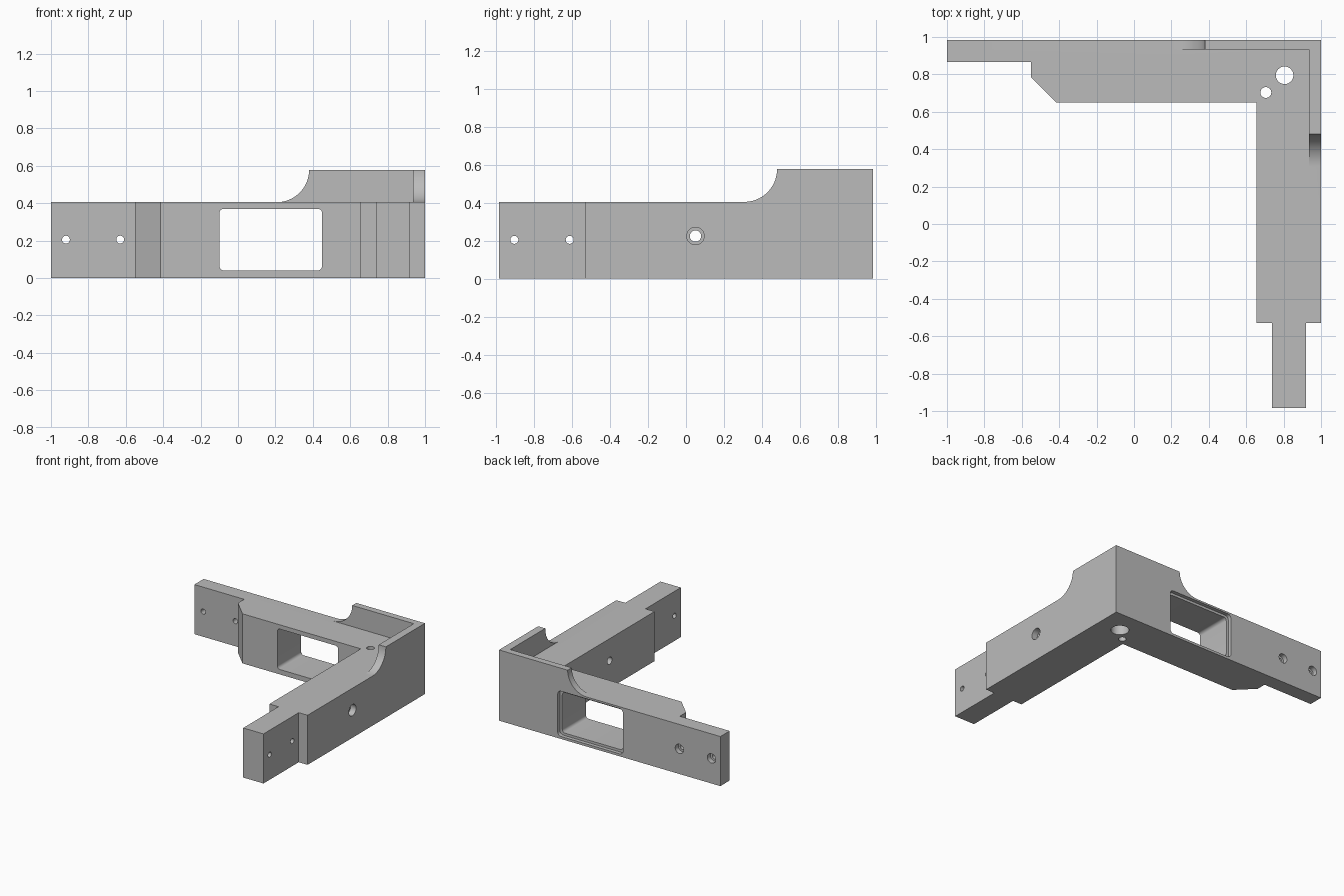
import bpy, bmesh
from math import sin, cos, pi, radians
from mathutils import Vector

cube = bpy.data.objects.get("Cube")
if cube:
    bpy.data.objects.remove(cube, do_unlink=True)

grey = bpy.data.materials.new("plain_grey")
grey.use_nodes = True
grey.diffuse_color = (0.5, 0.5, 0.5, 1)
grey.node_tree.nodes["Principled BSDF"].inputs["Base Color"].default_value = (0.5, 0.5, 0.5, 1)

LEDGE, TOP, BACK = 0.405, 0.578, 0.985


def place(axis, u, v, w):
    """Put profile point (u, v) at depth w along the extrusion axis."""
    return {"x": (w, u, v), "y": (u, w, v), "z": (u, v, w)}[axis]


def prism(name, axis, profile, start, end):
    bm = bmesh.new()
    face = bm.faces.new([bm.verts.new(place(axis, u, v, start)) for u, v in profile])
    out = bmesh.ops.extrude_face_region(bm, geom=[face])
    moved = [g for g in out["geom"] if isinstance(g, bmesh.types.BMVert)]
    bmesh.ops.translate(bm, verts=moved, vec=Vector(place(axis, 0, 0, end - start)))
    bmesh.ops.recalc_face_normals(bm, faces=bm.faces)
    mesh = bpy.data.meshes.new(name)
    bm.to_mesh(mesh)
    bm.free()
    mesh.materials.append(grey)
    obj = bpy.data.objects.new(name, mesh)
    bpy.context.collection.objects.link(obj)
    return obj


def arc(u, v, r, a, b, n):
    return [(u + r * cos(a + (b - a) * i / n), v + r * sin(a + (b - a) * i / n))
            for i in range(n + 1)]


def rectangle(u0, u1, v0, v1, r=0):
    if not r:
        return [(u0, v0), (u1, v0), (u1, v1), (u0, v1)]
    corners = [(u1 - r, v1 - r), (u0 + r, v1 - r), (u0 + r, v0 + r), (u1 - r, v0 + r)]
    return [p for i, (u, v) in enumerate(corners)
            for p in arc(u, v, r, i * pi / 2, (i + 1) * pi / 2, 6)]


def cut(axis, profile, start, end):
    cutter = prism("cutter", axis, profile, start, end)
    cutter.hide_render = True
    mod = bracket.modifiers.new("cut", "BOOLEAN")
    mod.operation, mod.solver, mod.object = "DIFFERENCE", "EXACT", cutter
    bpy.context.view_layer.update()
    result = bpy.data.meshes.new_from_object(
        bracket.evaluated_get(bpy.context.evaluated_depsgraph_get()))
    bracket.modifiers.clear()
    bracket.data = result
    bpy.data.objects.remove(cutter, do_unlink=True)


def hole(axis, u, v, r, start, end):
    cut(axis, arc(u, v, r, 0, 2 * pi, 32)[:-1], start, end)


# L-shaped body with stepped arm ends
bracket = prism("corner_bracket", "z", [
    (-1, BACK), (-1, 0.865), (-0.55, 0.865), (-0.55, 0.785), (-0.415, 0.65),
    (0.655, 0.65), (0.655, -0.53), (0.737, -0.53), (0.737, -BACK),
    (0.92, -BACK), (0.92, -0.53), (1, -0.53), (1, BACK)], 0, TOP)

# Ledge inside the two thin upright walls
cut("z", rectangle(-2, 0.936, -2, 0.932), LEDGE, 1)

# Walls end in a concave quarter round
radius = TOP - LEDGE
for axis, wall_end in (("y", 0.38), ("x", 0.48)):
    sweep = arc(wall_end - radius, TOP, radius, -pi / 2, 0, 20)
    cut(axis, [(-2, LEDGE)] + sweep + [(wall_end, 1), (-2, 1)], 0.9, 2)

# Window with a shallow rim recess at the back
cut("y", rectangle(-0.1, 0.45, 0.04, 0.37, 0.025), 0.5, 1.2)
cut("y", rectangle(-0.12, 0.47, 0.02, 0.39, 0.03), BACK - 0.03, 1.2)

# Screw holes in the arm ends, counterbored on the back
for x in (-0.92, -0.63):
    hole("y", x, 0.205, 0.021, 0.5, 1.2)
    hole("y", x, 0.205, 0.038, BACK - 0.04, 1.2)
for y in (-0.905, -0.613):
    hole("x", y, 0.205, 0.021, 0.5, 1.2)

# Counterbored cross hole through the side arm
hole("x", 0.05, 0.225, 0.03, 0.5, 1.2)
hole("x", 0.05, 0.225, 0.046, 0.95, 1.2)

# Vertical holes in the corner
hole("z", 0.805, 0.795, 0.047, -0.2, 0.8)
hole("z", 0.805, 0.795, 0.068, -0.2, 0.1)
hole("z", 0.705, 0.703, 0.029, -0.2, 0.8)

bpy.ops.object.select_all(action="DESELECT")
bracket.select_set(True)
bpy.context.view_layer.objects.active = bracket
bpy.ops.object.shade_smooth_by_angle(angle=radians(30))
